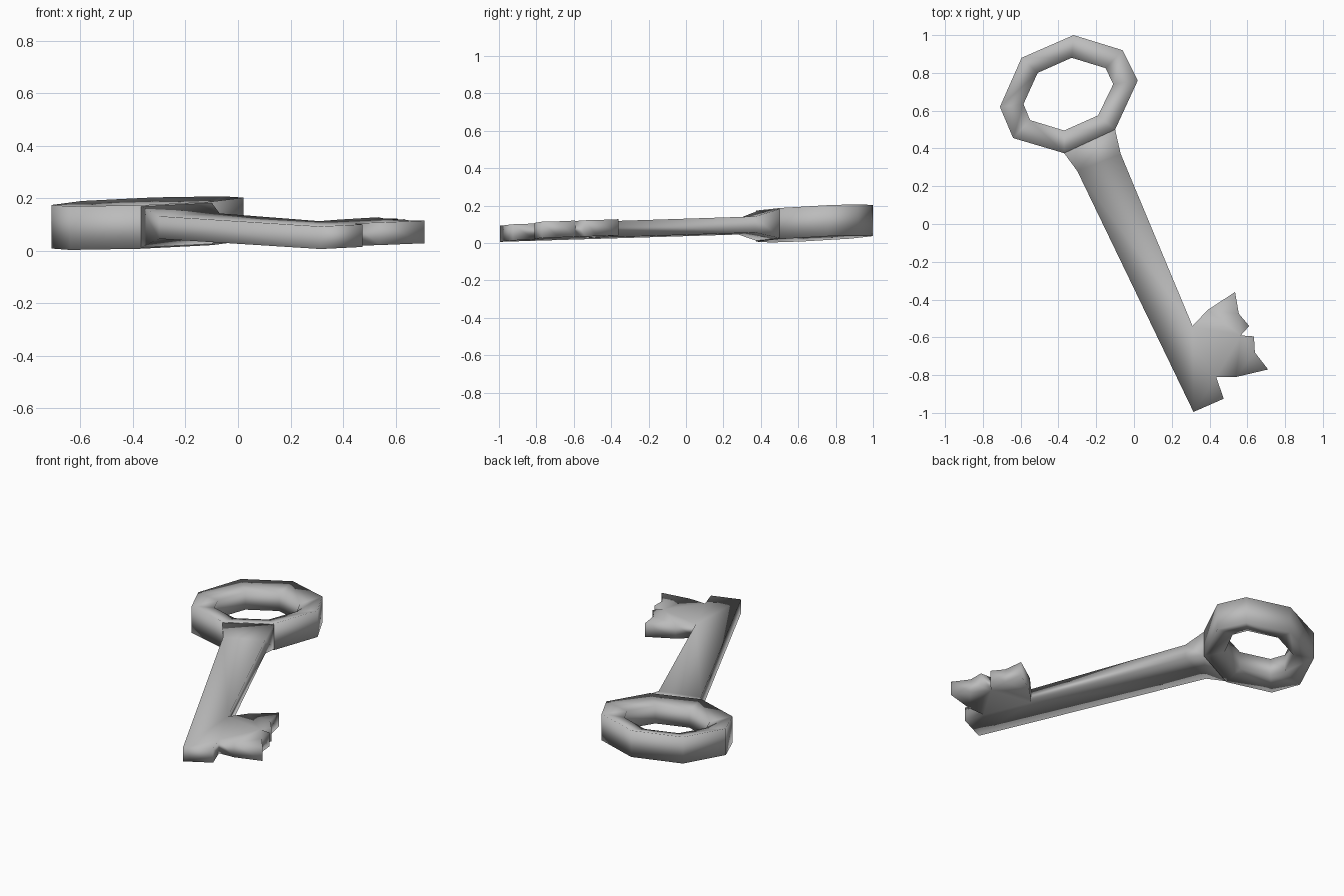
import bpy, bmesh

cube = bpy.data.objects.get("Cube")
if cube:
    bpy.data.objects.remove(cube, do_unlink=True)

metal = bpy.data.materials.new("grey_metal")
metal.use_nodes = True
GREY = (0.5, 0.5, 0.5, 1)
metal.diffuse_color = GREY
metal.node_tree.nodes["Principled BSDF"].inputs["Base Color"].default_value = GREY


def tilt(x, y):
    """Height of the key's slightly tilted mid-plane."""
    return 0.105 + 0.03 * (x + 0.35) + 0.045 * (y - 0.69)


def add_row(bm, points, offset):
    return [bm.verts.new((x, y, tilt(x, y) + offset)) for x, y in points]


def bridge(bm, a, b):
    for i in range(len(a)):
        j = (i + 1) % len(a)
        bm.faces.new((a[i], a[j], b[j], b[i]))


def finish(bm, name):
    bmesh.ops.recalc_face_normals(bm, faces=bm.faces)
    ngons = [f for f in bm.faces if len(f.verts) > 4]
    bmesh.ops.triangulate(bm, faces=ngons)
    for f in bm.faces:
        f.smooth = True
    mesh = bpy.data.meshes.new(name)
    bm.to_mesh(mesh)
    bm.free()
    mesh.materials.append(metal)
    obj = bpy.data.objects.new(name, mesh)
    bpy.context.collection.objects.link(obj)


# Eight-sided bow ring, top and bottom sloping toward the hole
outer = [(-.32, 1), (-.06, .92), (.02, .76), (-.1, .5),
         (-.37, .375), (-.64, .455), (-.71, .62), (-.595, .88)]
inner = [(-.33, .88), (-.15, .825), (-.11, .74), (-.19, .575),
         (-.37, .495), (-.55, .55), (-.585, .635), (-.51, .8)]
bm = bmesh.new()
rows = [add_row(bm, outer, .083), add_row(bm, inner, .055),
        add_row(bm, inner, -.055), add_row(bm, outer, -.083)]
for i in range(4):
    bridge(bm, rows[i], rows[(i + 1) % 4])
finish(bm, "bow_ring")

# Shaft with toothed bit, and the neck flaring up to the ring
blade = [(-.3, .28), (.315, -.995), (.475, -.925), (.435, -.81),
         (.54, -.81), (.71, -.77), (.64, -.68), (.635, -.595),
         (.565, -.59), (.61, -.54), (.555, -.475), (.535, -.36),
         (.39, -.455), (.31, -.54), (-.07, .37)]
neck = [(-.1, .5), (-.37, .375)]
bm = bmesh.new()
top, bottom = add_row(bm, blade, .043), add_row(bm, blade, -.043)
neck_top, neck_bottom = add_row(bm, neck, .078), add_row(bm, neck, -.078)
for side, end in ((top, neck_top), (bottom, neck_bottom)):
    # Shaft and bit are separate faces so the long shaft shades evenly
    bm.faces.new((side[0], side[1], side[13], side[14]))
    bm.faces.new(side[1:14])
    bm.faces.new((side[0], side[14], end[0], end[1]))
bridge(bm, top[:] + neck_top, bottom[:] + neck_bottom)
finish(bm, "shaft_and_bit")
